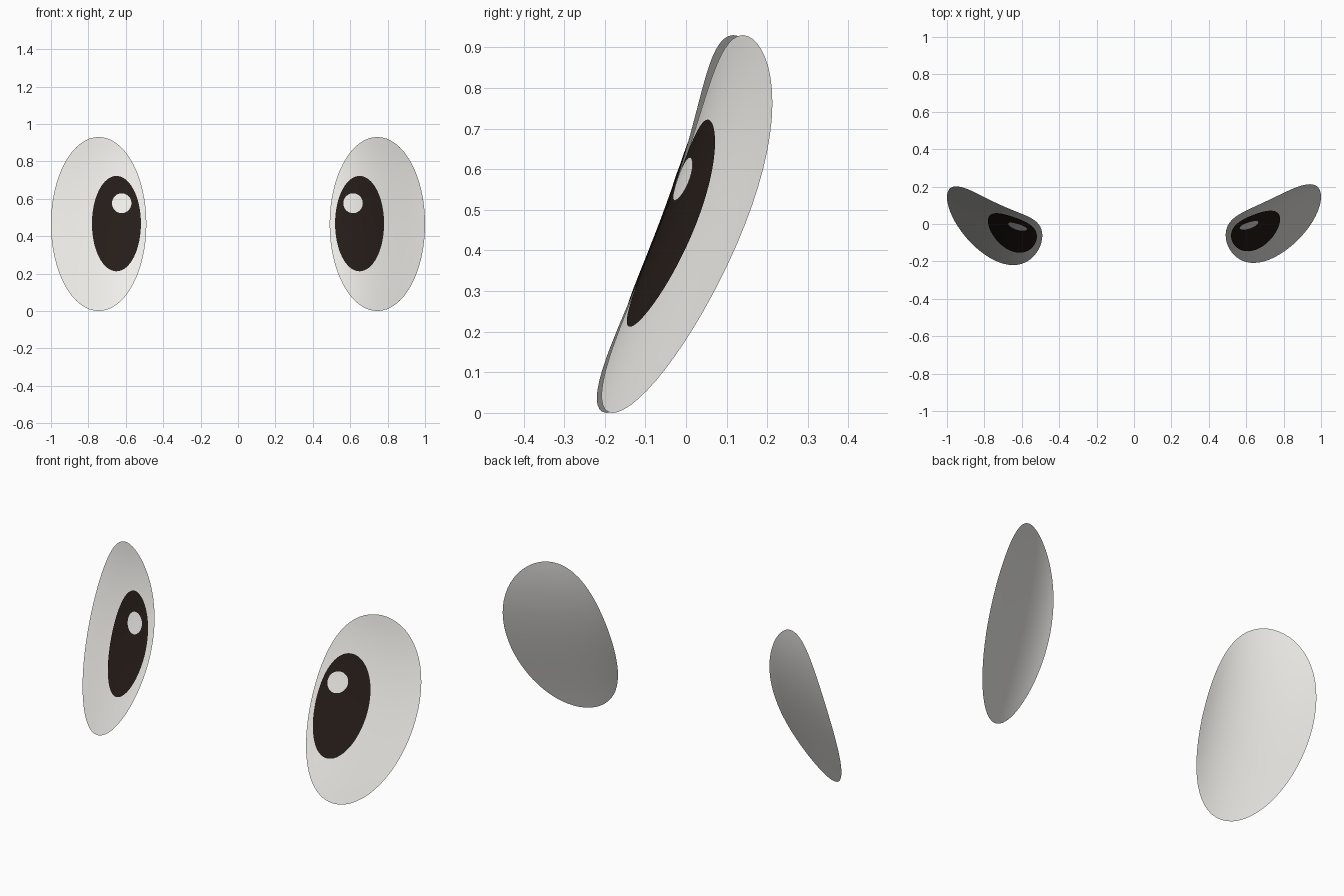
import bpy, bmesh, math

if "Cube" in bpy.data.objects:
    bpy.data.objects.remove(bpy.data.objects["Cube"])

SEGMENTS, RINGS = 64, 12
CENTRE_X, CENTRE_Z = 0.745, 0.465


def material(name, rgb):
    m = bpy.data.materials.new(name)
    m.diffuse_color = (*rgb, 1)
    m.use_nodes = True
    m.node_tree.nodes["Principled BSDF"].inputs["Base Color"].default_value = m.diffuse_color
    return m


white = material("eye_white", (0.87, 0.86, 0.83))
black = material("pupil_dark", (0.019, 0.012, 0.009))


def curved_disc(name, side, cx, cz, rx, rz, lift, shape, mat):
    """Elliptical sheet laid on the tilted, gently bowed eye surface."""
    offset, (x1, x2, x3), (z1, z2, z3) = shape

    def point(r, a):
        x = cx + rx * r * math.cos(a)
        z = cz + rz * r * math.sin(a)
        u, w = x - CENTRE_X, z - CENTRE_Z
        y = offset + u * (x1 + u * (x2 + u * x3)) + w * (z1 + w * (z2 + w * z3))
        return (side * x, y - lift, z)

    bm = bmesh.new()
    hub = bm.verts.new(point(0, 0))
    rings = [[bm.verts.new(point(k / RINGS, 2 * math.pi * i / SEGMENTS))
              for i in range(SEGMENTS)] for k in range(1, RINGS + 1)]
    for i in range(SEGMENTS):
        j = (i + 1) % SEGMENTS
        bm.faces.new((hub, rings[0][i], rings[0][j]))
        for inner, outer in zip(rings, rings[1:]):
            bm.faces.new((inner[i], outer[i], outer[j], inner[j]))
    # Face the sheet towards the front
    bm.normal_update()
    for f in bm.faces:
        f.smooth = True
        if f.normal.y > 0:
            f.normal_flip()
    me = bpy.data.meshes.new(name)
    bm.to_mesh(me)
    bm.free()
    me.materials.append(mat)
    ob = bpy.data.objects.new(name, me)
    bpy.context.collection.objects.link(ob)


# The two eyes are nearly mirrored; the left sits slightly further forward
eyes = (
    ("right", 1, (0.012, (0.48, 0.48, -1.2), (0.39, -0.15, -0.21)), 0.615),
    ("left", -1, (0.002, (0.48, 0.60, -1.2), (0.38, -0.19, -0.21)), 0.622),
)
for label, side, shape, glint_x in eyes:
    curved_disc(label + "_eye_white", side, CENTRE_X, CENTRE_Z, 0.255, 0.465, 0, shape, white)
    curved_disc(label + "_pupil", side, 0.65, 0.467, 0.131, 0.255, 0.005, shape, black)
    curved_disc(label + "_highlight", side, glint_x, 0.576, 0.052, 0.053, 0.010, shape, white)
